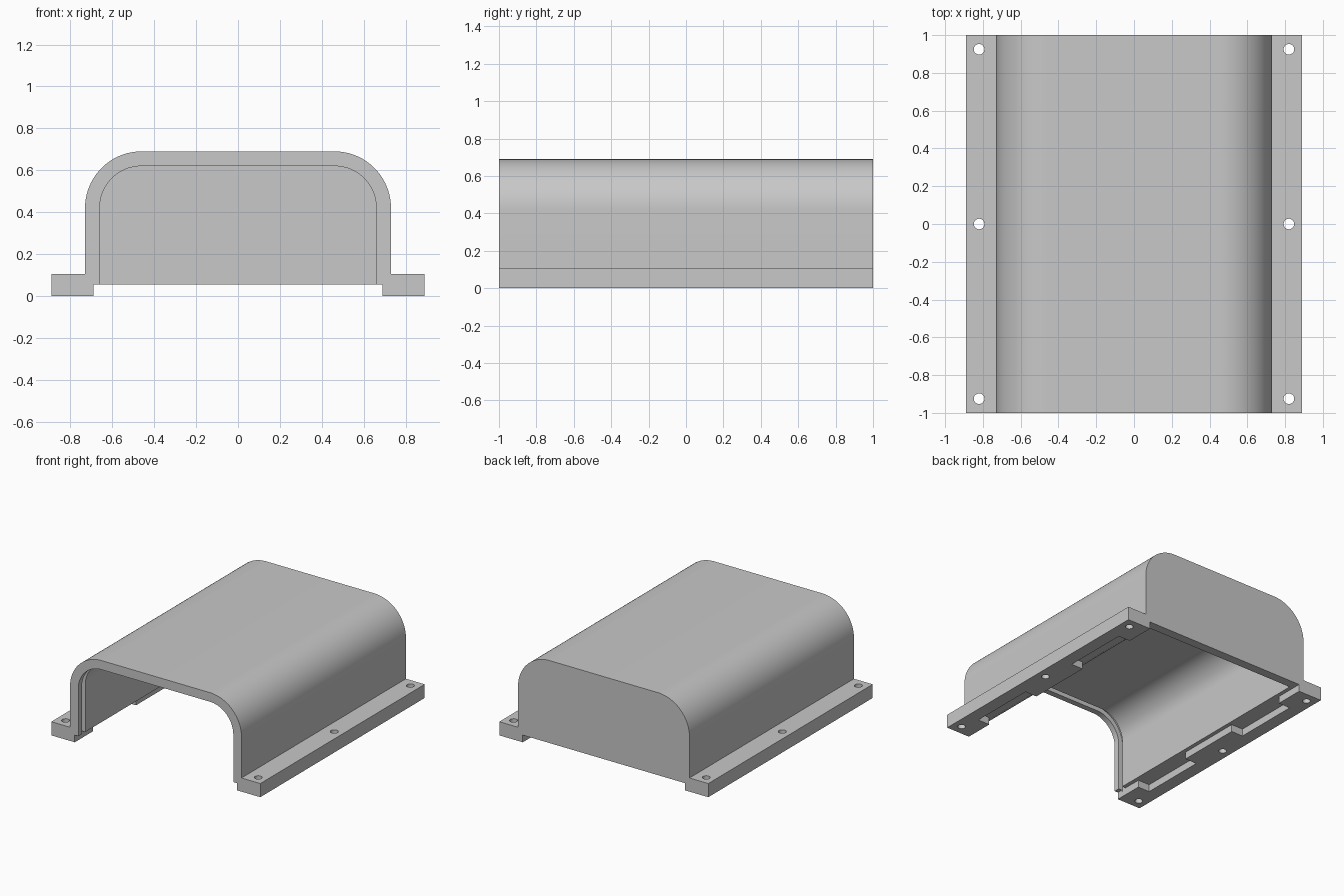
import bpy, bmesh, math

cube = bpy.data.objects.get("Cube")
if cube:
    bpy.data.objects.remove(cube, do_unlink=True)

grey = bpy.data.materials.new("light grey")
grey.use_nodes = True
colour = (0.58, 0.58, 0.58, 1)
grey.diffuse_color = colour
grey.node_tree.nodes["Principled BSDF"].inputs["Base Color"].default_value = colour

WALL = 0.07      # shell thickness
HALF = 0.73      # outer half width of the shell
TOP = 0.69       # shell height
RADIUS = 0.27    # outer shoulder radius
FLOOR = 0.055    # underside of the shell
SEGMENTS = 24


def arch(inset):
    """Rounded arch from right shoulder to left shoulder, inset from the outside."""
    r = RADIUS - inset
    cx, cz = HALF - RADIUS, TOP - RADIUS
    angles = [math.pi / 2 * i / SEGMENTS for i in range(SEGMENTS + 1)]
    right = [(cx + r * math.cos(a), cz + r * math.sin(a)) for a in angles]
    return right + [(-x, z) for x, z in reversed(right)]


def make_object(name, bm):
    bmesh.ops.recalc_face_normals(bm, faces=bm.faces)
    mesh = bpy.data.meshes.new(name)
    bm.to_mesh(mesh)
    bm.free()
    mesh.materials.append(grey)
    obj = bpy.data.objects.new(name, mesh)
    bpy.context.collection.objects.link(obj)
    return obj


def extrude_profile(name, points, y0, y1):
    bm = bmesh.new()
    face = bm.faces.new([bm.verts.new((x, y0, z)) for x, z in points])
    new = bmesh.ops.extrude_face_region(bm, geom=[face])["geom"]
    verts = [v for v in new if isinstance(v, bmesh.types.BMVert)]
    bmesh.ops.translate(bm, verts=verts, vec=(0, y1 - y0, 0))
    return make_object(name, bm)


def cut(target, cutter):
    mod = target.modifiers.new("cut", 'BOOLEAN')
    mod.operation = 'DIFFERENCE'
    mod.solver = 'EXACT'
    mod.object = cutter
    bpy.context.view_layer.objects.active = target
    bpy.ops.object.modifier_apply(modifier=mod.name)
    bpy.data.objects.remove(cutter, do_unlink=True)


# Cover with mounting flanges, as one section
foot = [(0.69, FLOOR), (0.69, 0), (0.89, 0), (0.89, 0.105), (HALF, 0.105)]
section = foot + arch(0) + [(-x, z) for x, z in reversed(foot)]
cover = extrude_profile("cover", section, -1, 1)

# Cavity, open at the front and below, closed by the back wall
inner = HALF - WALL
cut(cover, extrude_profile("cavity_cutter",
    [(inner, -0.1)] + arch(WALL) + [(-inner, -0.1)], -1.1, 1 - WALL))

# Panel groove just inside the front opening
deep = WALL - 0.035
cut(cover, extrude_profile("groove_cutter",
    [(HALF - deep, 0.04)] + arch(deep) + [(-HALF + deep, 0.04)], -0.955, -0.915))

# Relief slots under the inner edge of each flange
bm = bmesh.new()
for side in (-1, 1):
    for y in (-0.515, 0.515):
        box = bmesh.ops.create_cube(bm, size=1)["verts"]
        bmesh.ops.scale(bm, verts=box, vec=(0.12, 0.52, 0.156))
        bmesh.ops.translate(bm, verts=box, vec=(side * 0.73, y, -0.022))
cut(cover, make_object("slot_cutter", bm))

# Screw holes through the flanges
bm = bmesh.new()
for x in (-0.82, 0.82):
    for y in (-0.925, 0, 0.925):
        ring = bmesh.ops.create_cone(bm, cap_ends=True, segments=32,
                                     radius1=0.028, radius2=0.028, depth=0.5)["verts"]
        bmesh.ops.translate(bm, verts=ring, vec=(x, y, 0.05))
cut(cover, make_object("hole_cutter", bm))

bpy.ops.object.select_all(action='DESELECT')
cover.select_set(True)
bpy.context.view_layer.objects.active = cover
bpy.ops.object.shade_smooth_by_angle(angle=math.radians(30))
